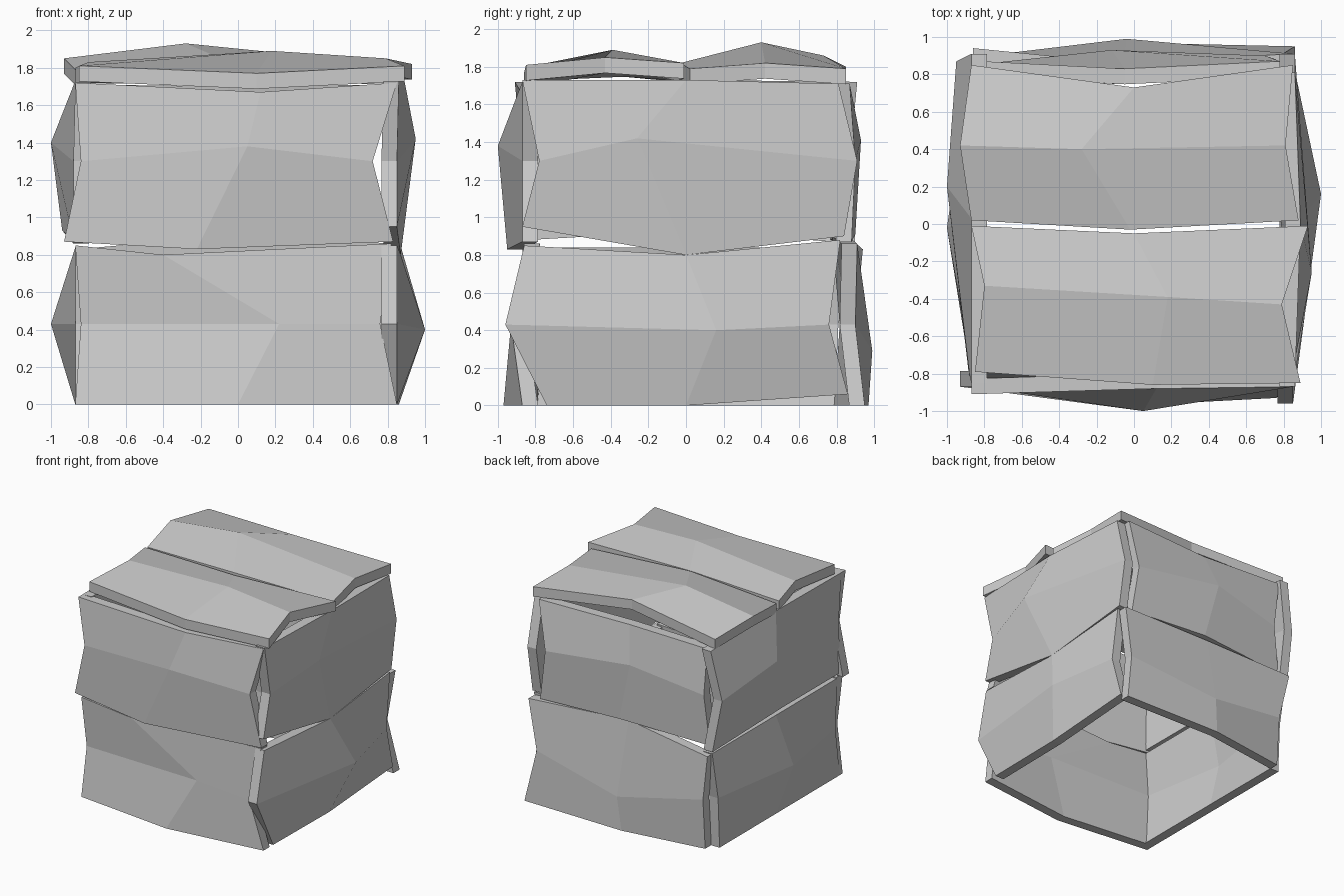
import bpy, bmesh

THICK = 0.083

# Maps (along, across, outward) plank coordinates onto each side of the crate
FACES = {
    "front": lambda u, v, d: (u, -d, v),
    "back": lambda u, v, d: (u, d, v),
    "right": lambda u, v, d: (d, u, v),
    "left": lambda u, v, d: (-d, u, v),
    "top": lambda u, v, d: (u, v, d),
}


def plank(name, face, low, mid, high):
    """Warped 3x3 plank: three rows of (along, across, outward) stations."""
    to_world = FACES[face]
    bm = bmesh.new()
    grid = [[[bm.verts.new(to_world(u, v, d - t)) for u, v, d in row]
             for row in (low, mid, high)] for t in (0, THICK)]
    outer, inner = grid
    for j in range(2):
        for i in range(2):
            for g in grid:
                bm.faces.new((g[j][i], g[j][i + 1], g[j + 1][i + 1], g[j + 1][i]))
    # rim around the plank
    ring = [(0, 0), (0, 1), (0, 2), (1, 2), (2, 2), (2, 1), (2, 0), (1, 0)]
    for (a, b), (c, e) in zip(ring, ring[1:] + ring[:1]):
        bm.faces.new((outer[a][b], outer[c][e], inner[c][e], inner[a][b]))
    bmesh.ops.recalc_face_normals(bm, faces=bm.faces)
    me = bpy.data.meshes.new(name)
    bm.to_mesh(me)
    bm.free()
    bpy.context.collection.objects.link(bpy.data.objects.new(name, me))


# Front planks
plank("front_lower_plank", "front",
      [(-.87, 0, .87), (0, 0, .97), (.85, 0, .87)],
      [(-.84, .43, .84), (.22, .43, .87), (.76, .43, .93)],
      [(-.87, .85, .87), (-.40, .80, .87), (.82, .86, .86)])
plank("front_upper_plank", "front",
      [(-.93, .87, .87), (-.22, .83, .95), (.83, .87, .87)],
      [(-.84, 1.30, .87), (.05, 1.38, 1.0), (.72, 1.30, .87)],
      [(-.87, 1.72, .91), (.12, 1.67, .88), (.85, 1.72, .87)])

# Back planks
plank("back_lower_plank", "back",
      [(-.79, 0, .87), (-.07, 0, .97), (.86, 0, .95)],
      [(-.79, .43, .90), (-.04, .29, .99), (.78, .43, .90)],
      [(-.86, .83, .94), (-.06, .90, .86), (.85, .86, .91)])
plank("back_upper_plank", "back",
      [(-.82, .88, .85), (0, .91, .90), (.76, .87, .88)],
      [(-.77, 1.30, .86), (-.12, 1.41, .93), (.70, 1.30, .90)],
      [(-.81, 1.71, .87), (-.05, 1.70, .83), (.78, 1.71, .87)])

# Right planks
plank("right_lower_plank", "right",
      [(-.74, 0, .85), (0, 0, .86), (.86, .06, .86)],
      [(-.96, .43, .85), (.16, .40, 1.0), (.76, .43, .87)],
      [(-.86, .85, .85), (0, .80, .87), (.82, .88, .86)])
plank("right_upper_plank", "right",
      [(-.87, .95, .85), (0, .80, .87), (.84, .90, .86)],
      [(-.78, 1.30, .85), (-.26, 1.42, .95), (.91, 1.30, .86)],
      [(-.87, 1.73, .86), (0, 1.73, .89), (.81, 1.71, .86)])

# Left planks
plank("left_lower_plank", "left",
      [(-.83, 0, .87), (.03, 0, .87), (.79, 0, .87)],
      [(-.77, .43, .87), (-.02, .43, 1.0), (.81, .43, .87)],
      [(-.80, .84, .87), (.03, .84, .87), (.89, .84, .87)])
plank("left_upper_plank", "left",
      [(-.83, .88, .88), (.03, .93, .94), (.90, .86, .88)],
      [(-.80, 1.30, .88), (.20, 1.40, 1.0), (.87, 1.30, .95)],
      [(-.85, 1.72, .87), (.03, 1.73, .87), (.91, 1.72, .87)])

# Lid planks
plank("lid_front_plank", "top",
      [(-.85, -.79, 1.81), (.10, -.86, 1.77), (.89, -.85, 1.81)],
      [(-.80, -.33, 1.83), (.18, -.39, 1.89), (.79, -.43, 1.85)],
      [(-.87, -.01, 1.80), (0, -.05, 1.81), (.93, -.01, 1.82)])
plank("lid_back_plank", "top",
      [(-.87, .02, 1.79), (-.02, -.03, 1.82), (.88, .02, 1.79)],
      [(-.93, .42, 1.85), (-.28, .40, 1.93), (.81, .42, 1.82)],
      [(-.87, .85, 1.80), (0, .73, 1.86), (.85, .85, 1.79)])
